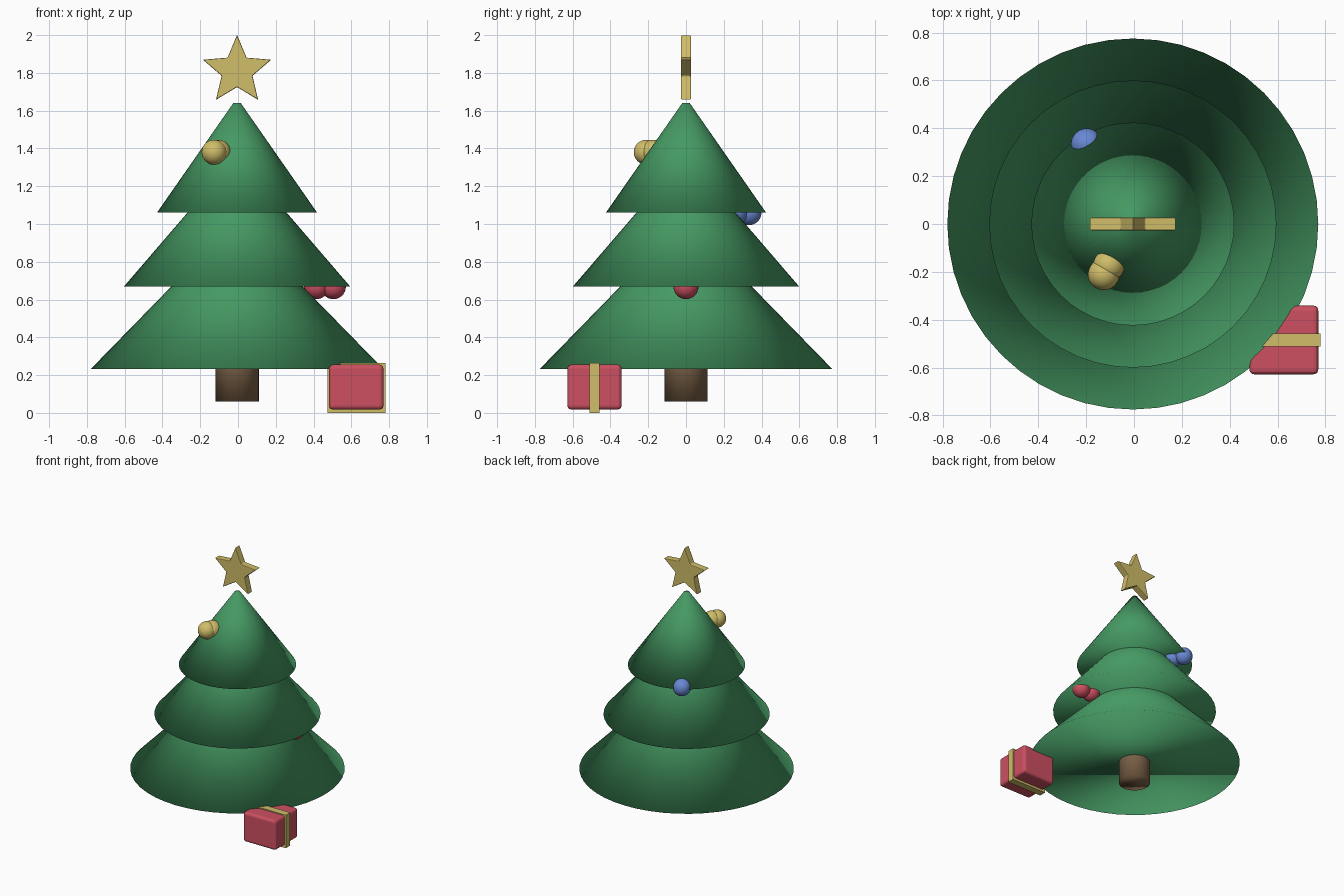
import bpy, bmesh, math

if "Cube" in bpy.data.objects:
    bpy.data.objects.remove(bpy.data.objects["Cube"])

CX = -0.005  # tree axis


def mat(name, r, g, b):
    m = bpy.data.materials.new(name)
    m.diffuse_color = (r, g, b, 1)
    m.use_nodes = True
    m.node_tree.nodes["Principled BSDF"].inputs["Base Color"].default_value = m.diffuse_color
    return m


GREEN = mat("pine_green", 0.06, 0.32, 0.125)
BROWN = mat("bark_brown", 0.19, 0.115, 0.06)
GOLD = mat("gold", 0.63, 0.51, 0.14)
RED = mat("red", 0.61, 0.08, 0.12)
BLUE = mat("blue", 0.14, 0.25, 0.66)


def finish(name, material, smooth=True):
    ob = bpy.context.object
    ob.name = name
    ob.data.materials.append(material)
    if smooth:
        bpy.ops.object.shade_smooth()
    return ob


def cone(name, r1, r2, z0, z1, material):
    bpy.ops.mesh.primitive_cone_add(vertices=48, radius1=r1, radius2=r2, depth=z1 - z0,
                                    location=(CX, 0, (z0 + z1) / 2))
    return finish(name, material)


def bevel(ob, width, segments):
    b = ob.modifiers.new("bevel", 'BEVEL')
    b.width, b.segments = width, segments


def box(name, lo, hi, material):
    bpy.ops.mesh.primitive_cube_add(size=1, location=[(a + b) / 2 for a, b in zip(lo, hi)])
    bpy.context.object.scale = [b - a for a, b in zip(lo, hi)]
    bpy.ops.object.transform_apply(location=False, rotation=False, scale=True)
    return finish(name, material, False)


# Trunk and three foliage tiers
cone("trunk", 0.115, 0.115, 0.06, 0.45, BROWN)
cone("tier_bottom", 0.775, 0.02, 0.232, 1.005, GREEN)
cone("tier_middle", 0.6, 0.02, 0.668, 1.342, GREEN)
cone("tier_top", 0.424, 0.02, 1.06, 1.64, GREEN)

# Paired baubles spiralling up the tree: angle, height, radii from the axis
for label, deg, z, radii, m in (("red", 0, 0.668, (0.51, 0.42), RED),
                                ("blue", 120, 1.06, (0.385, 0.30), BLUE),
                                ("gold", 240, 1.38, (0.243, 0.20), GOLD)):
    a = math.radians(deg)
    for i, r in enumerate(radii):
        bpy.ops.mesh.primitive_uv_sphere_add(segments=32, ring_count=16, radius=0.066,
                                             location=(CX + r * math.cos(a), r * math.sin(a), z))
        finish(f"bauble_{label}_{i + 1}", m)

# Five-pointed star, extruded along y
bm = bmesh.new()
pts = []
for i in range(10):
    r = 0.19 if i % 2 == 0 else 0.086
    a = math.pi / 2 + i * math.pi / 5
    pts.append(bm.verts.new((r * math.cos(a), -0.027, r * math.sin(a))))
face = bm.faces.new(pts)
ext = bmesh.ops.extrude_face_region(bm, geom=[face])
bmesh.ops.translate(bm, vec=(0, 0.054, 0),
                    verts=[v for v in ext["geom"] if isinstance(v, bmesh.types.BMVert)])
bmesh.ops.recalc_face_normals(bm, faces=bm.faces)
me = bpy.data.meshes.new("star")
bm.to_mesh(me)
bm.free()
star = bpy.data.objects.new("star", me)
star.location = (CX, 0, 1.811)
me.materials.append(GOLD)
bpy.context.collection.objects.link(star)
bevel(star, 0.005, 2)

# Gift box with one ribbon band
gift = box("gift_box", (0.482, -0.628, 0.018), (0.77, -0.341, 0.255), RED)
bevel(gift, 0.02, 3)
box("gift_ribbon", (0.473, -0.512, 0.0), (0.78, -0.457, 0.263), GOLD)
